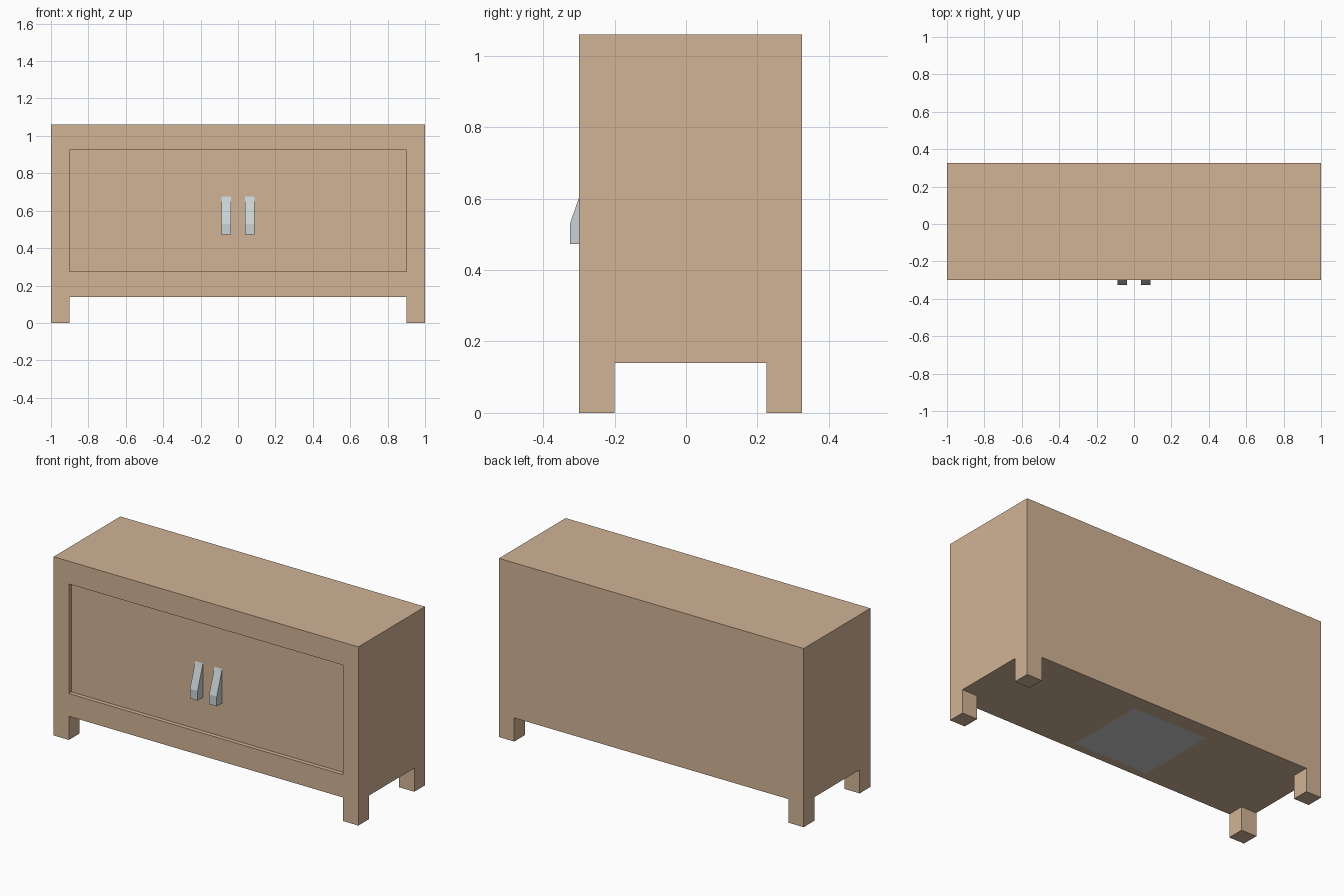
import bpy, bmesh
from mathutils import Vector

if "Cube" in bpy.data.objects:
    bpy.data.objects.remove(bpy.data.objects["Cube"])


def material(name, color):
    mat = bpy.data.materials.new(name)
    mat.diffuse_color = (*color, 1)
    mat.use_nodes = True
    mat.node_tree.nodes["Principled BSDF"].inputs["Base Color"].default_value = mat.diffuse_color
    return mat


def add_object(name, bm, mat=None):
    bmesh.ops.recalc_face_normals(bm, faces=bm.faces)
    mesh = bpy.data.meshes.new(name)
    bm.to_mesh(mesh)
    bm.free()
    obj = bpy.data.objects.new(name, mesh)
    bpy.context.collection.objects.link(obj)
    if mat:
        mesh.materials.append(mat)
    return obj


def push_faces(bm, faces, offset):
    out = bmesh.ops.extrude_discrete_faces(bm, faces=faces)["faces"]
    verts = list({v for f in out for v in f.verts})
    bmesh.ops.translate(bm, verts=verts, vec=offset)


wood = material("wood", (0.64, 0.45, 0.30))
metal = material("metal", (0.58, 0.65, 0.67))

FRONT, BACK = -0.30, 0.325
BOTTOM, TOP = 0.14, 1.06
PANEL_Y = FRONT + 0.025

# Cabinet: box cut into strips, legs pulled down, door panel pushed in
bm = bmesh.new()
bmesh.ops.create_cube(bm, size=1)
bmesh.ops.scale(bm, verts=bm.verts, vec=(2, BACK - FRONT, TOP - BOTTOM))
bmesh.ops.translate(bm, verts=bm.verts,
                    vec=(0, (FRONT + BACK) / 2, (TOP + BOTTOM) / 2))
cuts = [(0, -0.9), (0, 0.9), (1, -0.2), (1, 0.225), (2, 0.275), (2, 0.925)]
for axis, pos in cuts:
    co = Vector((0, 0, 0))
    no = Vector((0, 0, 0))
    co[axis], no[axis] = pos, 1
    bmesh.ops.bisect_plane(bm, geom=bm.verts[:] + bm.edges[:] + bm.faces[:],
                           plane_co=co, plane_no=no)

feet, panel = [], []
for f in bm.faces:
    c = f.calc_center_median()
    if c.z < BOTTOM + 0.001 and abs(c.x) > 0.9 and not -0.2 < c.y < 0.225:
        feet.append(f)
    elif c.y < FRONT + 0.001 and abs(c.x) < 0.9 and 0.275 < c.z < 0.925:
        panel.append(f)
push_faces(bm, feet, (0, 0, -BOTTOM))
push_faces(bm, panel, (0, PANEL_Y - FRONT, 0))
bmesh.ops.dissolve_limit(bm, angle_limit=0.01, verts=bm.verts[:], edges=bm.edges[:])
add_object("cabinet", bm, wood)

# Door handles: slanted side profile extruded sideways
profile = [(PANEL_Y, 0.473), (-0.325, 0.473), (-0.325, 0.53),
           (-0.282, 0.653), (PANEL_Y, 0.676)]
for side, name in ((-1, "left_handle"), (1, "right_handle")):
    bm = bmesh.new()
    face = bm.faces.new([bm.verts.new((side * 0.063 - 0.025, y, z)) for y, z in profile])
    out = bmesh.ops.extrude_face_region(bm, geom=[face], use_keep_orig=True)["geom"]
    bmesh.ops.translate(bm, vec=(0.05, 0, 0),
                        verts=[g for g in out if isinstance(g, bmesh.types.BMVert)])
    add_object(name, bm, metal)

# Grey square plate on the underside
bm = bmesh.new()
corners = [(-0.295, -0.25), (-0.295, 0.23), (0.19, 0.23), (0.19, -0.25)]
bm.faces.new([bm.verts.new((x, y, BOTTOM - 0.001)) for x, y in corners])
plate = add_object("underside_plate", bm)
if plate.data.polygons[0].normal.z > 0:
    plate.data.flip_normals()
